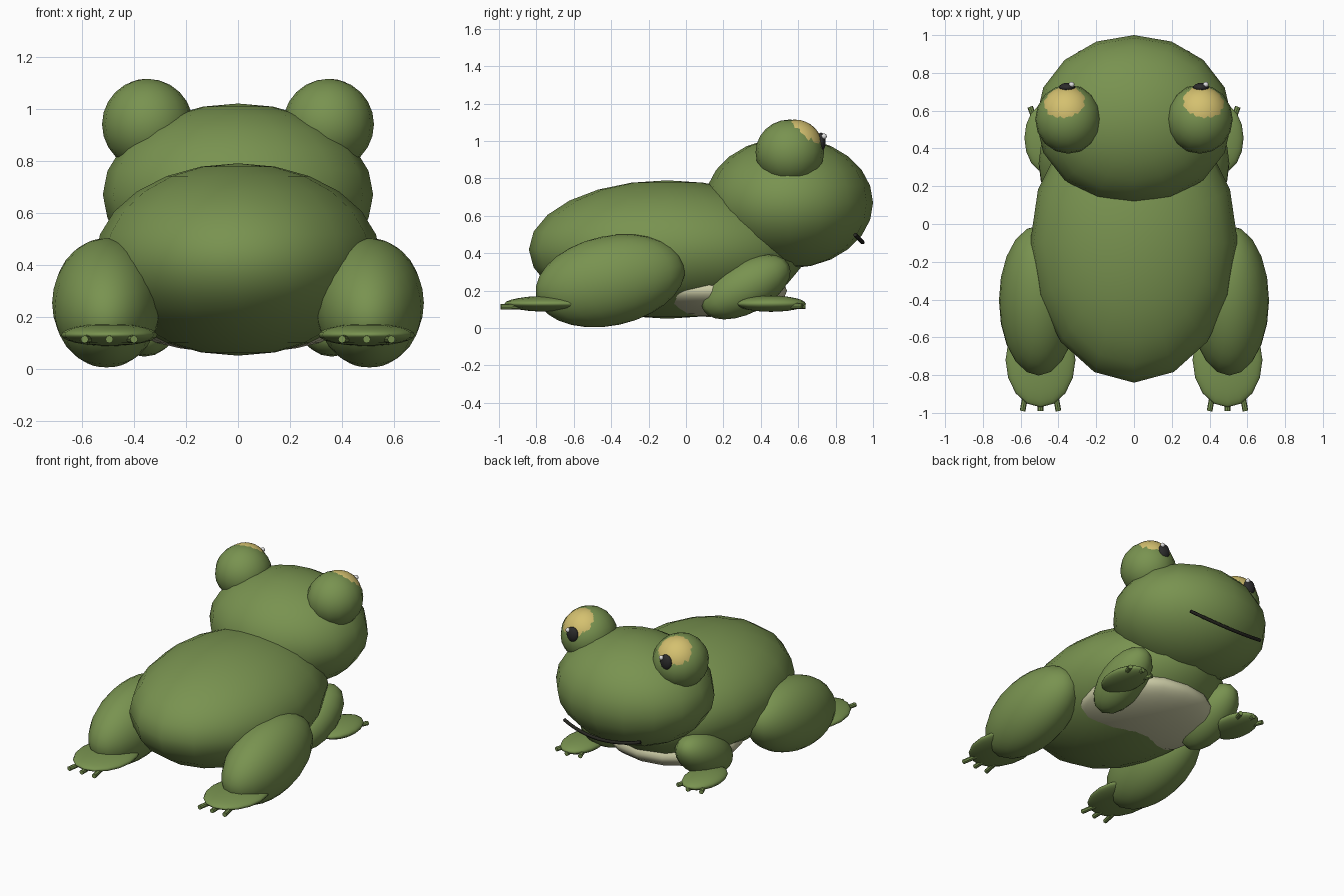
import bpy
from math import radians
from mathutils import Vector

cube = bpy.data.objects.get("Cube")
if cube:
    bpy.data.objects.remove(cube, do_unlink=True)


def material(name, r, g, b):
    m = bpy.data.materials.new(name)
    m.use_nodes = True
    m.diffuse_color = (r, g, b, 1)
    m.node_tree.nodes["Principled BSDF"].inputs["Base Color"].default_value = (r, g, b, 1)
    return m


green = material("leaf green", 0.19, 0.29, 0.08)
cream = material("belly cream", 0.6, 0.6, 0.38)
gold = material("iris gold", 0.66, 0.53, 0.16)
black = material("pupil black", 0.025, 0.025, 0.025)
mouth_dark = material("mouth dark", 0.02, 0.02, 0.015)
white = material("eye glint", 0.75, 0.75, 0.75)


def finish(name, mat):
    obj = bpy.context.object
    obj.name = name
    obj.data.materials.append(mat)
    return obj


def ellipsoid(name, mat, centre, radii, tilt=0, segments=16, rings=12):
    """Smooth stretched sphere, tilted about the x axis."""
    bpy.ops.mesh.primitive_uv_sphere_add(segments=segments, ring_count=rings,
                                         location=centre, rotation=(radians(tilt), 0, 0))
    obj = finish(name, mat)
    obj.scale = radii
    bpy.ops.object.shade_smooth()
    return obj


def toe(name, start, end):
    """Short blunt rod between two points."""
    a, b = Vector(start), Vector(end)
    bpy.ops.mesh.primitive_cylinder_add(vertices=8, radius=0.015, depth=(b - a).length,
                                        location=(a + b) / 2)
    obj = finish(name, green)
    obj.rotation_euler = (b - a).to_track_quat("Z", "Y").to_euler()
    bpy.ops.object.shade_smooth_by_angle()


# Torso, belly patch and head
ellipsoid("body", green, (0, -0.10, 0.42), (0.55, 0.74, 0.37))
ellipsoid("belly", cream, (0, 0.12, 0.20), (0.45, 0.42, 0.14))
ellipsoid("head", green, (0, 0.55, 0.67), (0.52, 0.45, 0.35))

for side, s in (("left", 1), ("right", -1)):
    # Eye bulge, with an iris cap looking up and forward
    eye = Vector((s * 0.348, 0.555, 0.94))
    ellipsoid(f"{side}_eye", green, eye, (0.175, 0.183, 0.175))
    gaze = Vector((s * 0.13, 0.68, 0.72)).normalized()
    ellipsoid(f"{side}_iris", gold, eye + gaze * 0.04, (0.146, 0.148, 0.146),
              segments=24, rings=16)
    ellipsoid(f"{side}_pupil", black, (s * 0.355, 0.722, 0.995), (0.042, 0.025, 0.05))
    # Both glints sit on the same side of the pupil
    ellipsoid(f"{side}_glint", white, (s * 0.355 + 0.025, 0.738, 1.025),
              (0.015, 0.015, 0.015), segments=12, rings=8)

    # Hind leg
    ellipsoid(f"{side}_thigh", green, (s * 0.505, -0.405, 0.253), (0.21, 0.405, 0.24),
              tilt=12, segments=20, rings=14)
    ellipsoid(f"{side}_hind_foot", green, (s * 0.495, -0.72, 0.13), (0.185, 0.25, 0.043))
    # Front leg
    ellipsoid(f"{side}_front_leg", green, (s * 0.36, 0.32, 0.22), (0.145, 0.26, 0.14), tilt=28)
    ellipsoid(f"{side}_front_foot", green, (s * 0.46, 0.455, 0.13), (0.12, 0.185, 0.043))

    # Fanned toes
    for i in (-1, 0, 1):
        toe(f"{side}_hind_toe_{i + 2}", (s * 0.495 + i * 0.075, -0.88, 0.115),
            (s * 0.495 + i * 0.095, -0.99, 0.113))
        toe(f"{side}_front_toe_{i + 2}", (s * 0.46 + i * 0.06, 0.54, 0.12),
            (s * 0.46 + i * 0.09, 0.64 - 0.02 * abs(i), 0.117))

# Smile: a thin tube bowed down and forward, drawn as a tilted arc
curve = bpy.data.curves.new("mouth", "CURVE")
curve.dimensions = "3D"
curve.bevel_depth = 0.011
curve.bevel_resolution = 1
curve.use_fill_caps = True
steps = 12
line = curve.splines.new("POLY")
line.points.add(steps)
for i, p in enumerate(line.points):
    t = 2 * i / steps - 1
    p.co = (0.29 * t, 0.945 - 0.04 * t * t, 0.458 + 0.04 * t * t, 1)
curve.materials.append(mouth_dark)
bpy.context.collection.objects.link(bpy.data.objects.new("mouth", curve))
